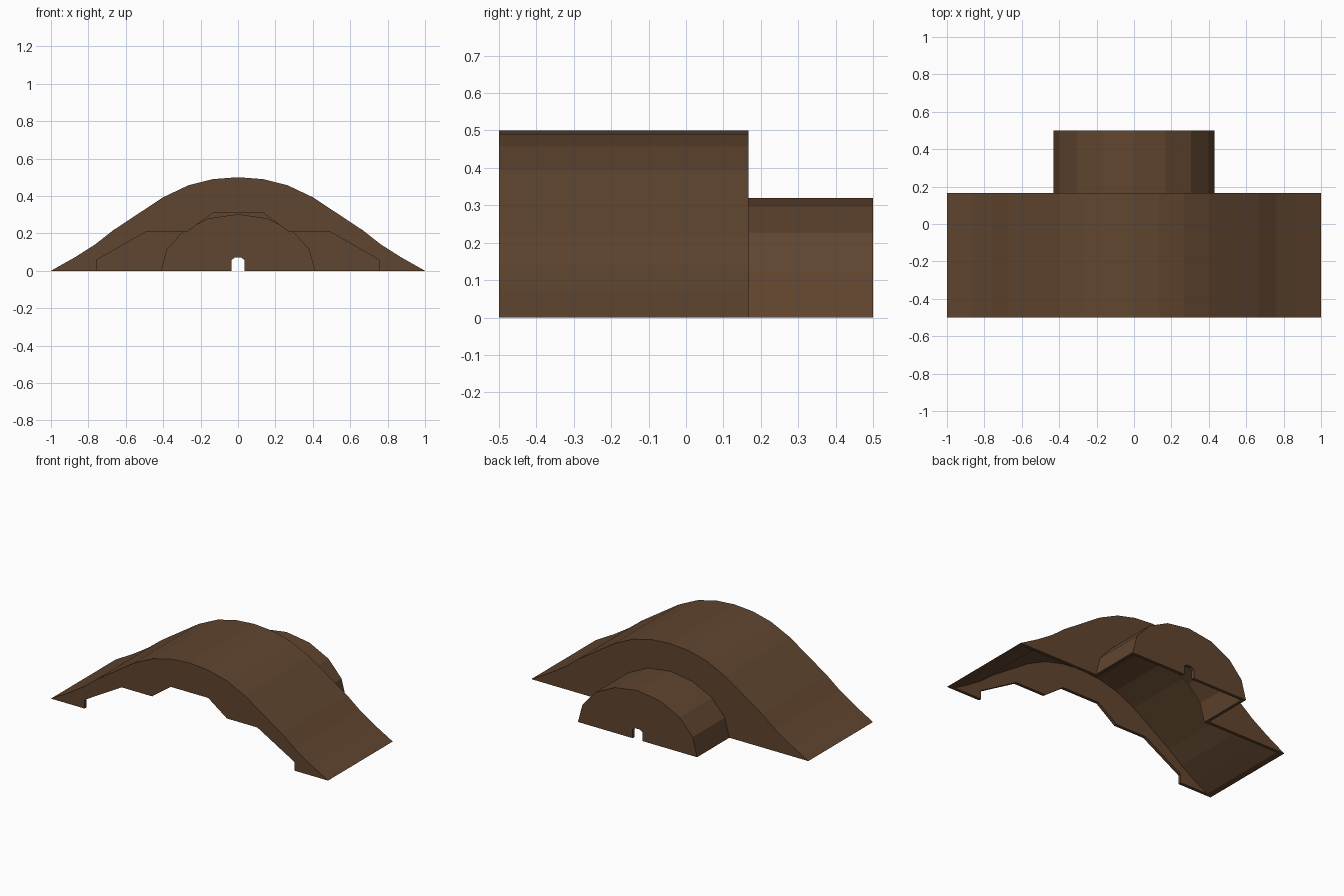
import bpy, bmesh
from math import sin, cos, radians

if "Cube" in bpy.data.objects:
    bpy.data.objects.remove(bpy.data.objects["Cube"])

T = 0.02  # wall thickness
brown = bpy.data.materials.new("brown")
brown.diffuse_color = (0.118, 0.06, 0.029, 1)
brown.use_nodes = True
brown.node_tree.nodes["Principled BSDF"].inputs["Base Color"].default_value = brown.diffuse_color


def prism(name, half, y0, y1):
    """Extrude a mirrored half profile (centre outwards, x >= 0) along y."""
    pts = list(half) + [(-x, z) for x, z in reversed(half) if x > 0]
    bm = bmesh.new()
    face = bm.faces.new([bm.verts.new((x, y0, z)) for x, z in pts])
    ext = bmesh.ops.extrude_face_region(bm, geom=[face])
    moved = [v for v in ext["geom"] if isinstance(v, bmesh.types.BMVert)]
    bmesh.ops.translate(bm, verts=moved, vec=(0, y1 - y0, 0))
    bmesh.ops.recalc_face_normals(bm, faces=bm.faces)
    mesh = bpy.data.meshes.new(name)
    bm.to_mesh(mesh)
    bm.free()
    ob = bpy.data.objects.new(name, mesh)
    mesh.materials.append(brown)
    bpy.context.collection.objects.link(ob)
    return ob


def cut(target, half, y0, y1):
    cutter = prism("cutter", half, y0, y1)
    cutter.hide_render = True
    mod = target.modifiers.new("cut", "BOOLEAN")
    mod.operation = "DIFFERENCE"
    mod.solver = "EXACT"
    mod.object = cutter
    bpy.context.view_layer.objects.active = target
    bpy.ops.object.modifier_apply(modifier=mod.name)
    bpy.data.objects.remove(cutter)


def arch(w, h):
    """Quarter of a low-poly elliptical arch, crown to ground."""
    pts = [(w * sin(radians(a)), h * cos(radians(a))) for a in (0, 22.5, 45, 67.5)]
    return pts + [(w, 0)]


# Profiles, right half from the crown outwards
hill = [(0, 0.5), (0.133, 0.49), (0.265, 0.457), (0.4, 0.393),
        (0.668, 0.216), (0.762, 0.142), (0.87, 0.073), (1, 0)]
hill_inner = [(x, z - T * 1.17) for x, z in hill] + [(1, -0.1)]
porch = arch(0.43, 0.32)
porch_inner = arch(0.43 - T, 0.32 - T) + [(0.43 - T, -0.1)]
mouth = [(0.135, 0.308), (0.27, 0.21), (0.49, 0.21), (0.757, 0.057), (0.757, -0.1)]
notch = [(0.018, 0.07), (0.035, 0.057), (0.035, -0.1)]

# Main hill-shaped shell with a stepped front opening and arched rear opening
Y = 0.167
roof = prism("roof_shell", hill, -0.5, Y)
cut(roof, hill_inner, -0.5 + T, Y - T)
cut(roof, mouth, -0.6, -0.5 + 2 * T)
cut(roof, porch_inner, Y - 2 * T, Y + 0.1)

# Small arched rear extension with a notch in its end wall
rear = prism("rear_extension", porch, Y, 0.5)
cut(rear, porch_inner, Y - 0.1, 0.5 - T)
cut(rear, notch, 0.5 - 2 * T, 0.6)
